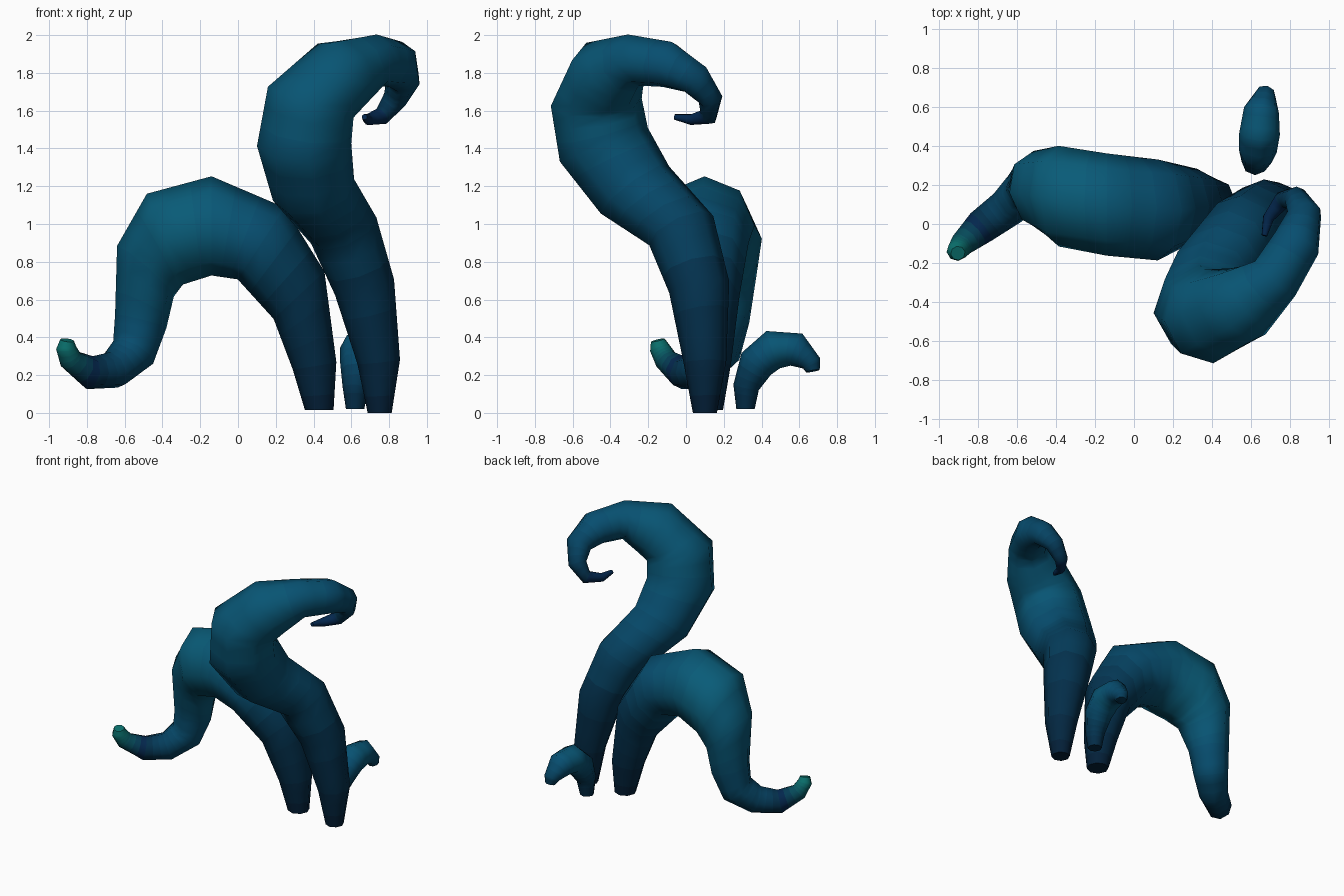
import bpy, bmesh, math
from mathutils import Vector

if "Cube" in bpy.data.objects:
    bpy.data.objects.remove(bpy.data.objects["Cube"])

SIDES = 8
SUB = 3      # colour bands per segment
STEPS = 6    # materials between two ramp stops

# Shared colour ramp from dark base to bright teal, plus navy and green ends
RAMP = [(0.001, 0.014, 0.04), (0.001, 0.032, 0.078), (0.002, 0.075, 0.16),
        (0.003, 0.12, 0.2)]
ENDS = [(0.001, 0.02, 0.075), (0.003, 0.16, 0.15)]


def make_mat(name, c):
    m = bpy.data.materials.new(name)
    m.diffuse_color = (*c, 1)
    m.use_nodes = True
    m.node_tree.nodes["Principled BSDF"].inputs["Base Color"].default_value = m.diffuse_color
    return m


MATS = []
for i in range((len(RAMP) - 1) * STEPS + 1):
    k, f = divmod(i, STEPS)
    a = Vector(RAMP[k])
    b = Vector(RAMP[min(k + 1, len(RAMP) - 1)])
    MATS.append(make_mat(f"blue_{i}", a.lerp(b, f / STEPS)))
NAVY = len(MATS)     # navy shade, followed by a blend to the green tip
for i in range(STEPS + 1):
    MATS.append(make_mat(f"tip_{i}", Vector(ENDS[0]).lerp(Vector(ENDS[1]), i / STEPS)))


def tentacle(name, rings, shades, facing={}, widen={}):
    """Tapered tube through rings (x, y, z, radius).
    shades: one value per ring, 0-3 along the ramp, 4-5 for navy to green.
    facing: ring index -> fixed direction, or share of the incoming direction."""
    pts = [Vector(r[:3]) for r in rings]
    bm = bmesh.new()
    rows = []
    side = Vector((1, 0, 0))
    for i, p in enumerate(pts):
        w = facing.get(i, 0.5)
        if isinstance(w, tuple):
            t = Vector(w)
        else:
            t = Vector()
            if i > 0:
                t += (p - pts[i - 1]).normalized() * w
            if i < len(pts) - 1:
                t += (pts[i + 1] - p).normalized() * (1 - w)
        t = Vector((0, 0, 1)) if i == 0 else t.normalized()
        # carry the side vector along so the tube does not twist
        side = (side - t * side.dot(t)).normalized()
        up = t.cross(side) * widen.get(i, 1)
        rows.append([p + (side * math.cos(a) + up * math.sin(a)) * rings[i][3] * 1.01
                     for a in (2 * math.pi * k / SIDES for k in range(SIDES))])

    def mat(s):
        return NAVY + round((s - 4) * STEPS) if s >= 4 else round(min(s, 3) * STEPS)

    loop = [bm.verts.new(v) for v in rows[0]]
    bm.faces.new(loop[::-1]).material_index = mat(shades[0])
    for i in range(len(rows) - 1):
        for j in range(1, SUB + 1):
            new = [bm.verts.new(a.lerp(b, j / SUB)) for a, b in zip(rows[i], rows[i + 1])]
            s0, s1 = shades[i], shades[i + 1]
            if s1 >= 4 > s0:       # fade into navy through the dark ramp
                s1 = 0.8
            m = mat(s0 + (s1 - s0) * (j - 0.5) / SUB)
            for k in range(SIDES):
                n = (k + 1) % SIDES
                bm.faces.new((loop[k], loop[n], new[n], new[k])).material_index = m
            loop = new
    bm.faces.new(loop).material_index = mat(shades[-1])
    bmesh.ops.recalc_face_normals(bm, faces=bm.faces)
    me = bpy.data.meshes.new(name)
    bm.to_mesh(me)
    bm.free()
    for m in MATS:
        me.materials.append(m)
    ob = bpy.data.objects.new(name, me)
    bpy.context.collection.objects.link(ob)
    bpy.ops.object.select_all(action='DESELECT')
    ob.select_set(True)
    bpy.context.view_layer.objects.active = ob
    bpy.ops.object.shade_smooth_by_angle(angle=math.radians(65))


# Tall tentacle with a curled end
tentacle("tall_tentacle", [
    (.75, .10, 0, .063), (.745, .10, .27, .112), (.67, .07, .665, .16),
    (.56, -.025, .965, .185), (.40, -.27, 1.18, .22), (.35, -.435, 1.42, .248),
    (.385, -.475, 1.645, .24), (.55, -.415, 1.795, .205),
    (.725, -.28, 1.868, .137), (.835, -.10, 1.845, .125), (.875, .05, 1.765, .09),
    (.83, .13, 1.66, .064), (.76, .12, 1.57, .047), (.69, .03, 1.553, .03),
    (.67, -.06, 1.567, .015)],
    [0, .5, 1, 1.5, 1.9, 2.2, 2.3, 2.3, 2.2, 2, 1.7, 1.2, 4, 4, 4],
    facing={3: .7, 4: .15, 5: .45, 6: .7, 7: .6})

# Arched tentacle reaching over to the left
tentacle("arched_tentacle", [
    (.43, .12, .015, .075), (.405, .12, .25, .116), (.323, .10, .623, .182),
    (.123, .072, .897, .225), (-.14, .10, .99, .26), (-.387, .143, .92, .256),
    (-.49, .175, .75, .2), (-.515, .195, .485, .14), (-.555, .17, .32, .12),
    (-.655, .08, .228, .1), (-.785, -.015, .213, .088),
    (-.885, -.105, .28, .062), (-.91, -.14, .345, .053), (-.905, -.15, .385, .037)],
    [0, .5, 1.1, 1.9, 2.5, 2.7, 2.4, 2.1, 1.9, 1.4, 4, 4.4, 5, 5],
    facing={2: (-.68, 0, .73), 3: (-.84, 0, .55), 4: (-1, 0, 0),
            5: (-.93, 0, -.37), 6: (-.66, -.12, -.75), 7: (-.25, -.08, -.97)},
    widen={3: 1.14})

# Short tentacle at the back
tentacle("short_tentacle", [
    (.62, .315, .02, .048), (.622, .318, .135, .068), (.637, .372, .26, .096),
    (.645, .462, .335, .104), (.655, .585, .335, .09), (.675, .665, .262, .053),
    (.68, .672, .222, .037)],
    [.5, 1, 1.7, 2.3, 2.2, 1.5, 1.2])
